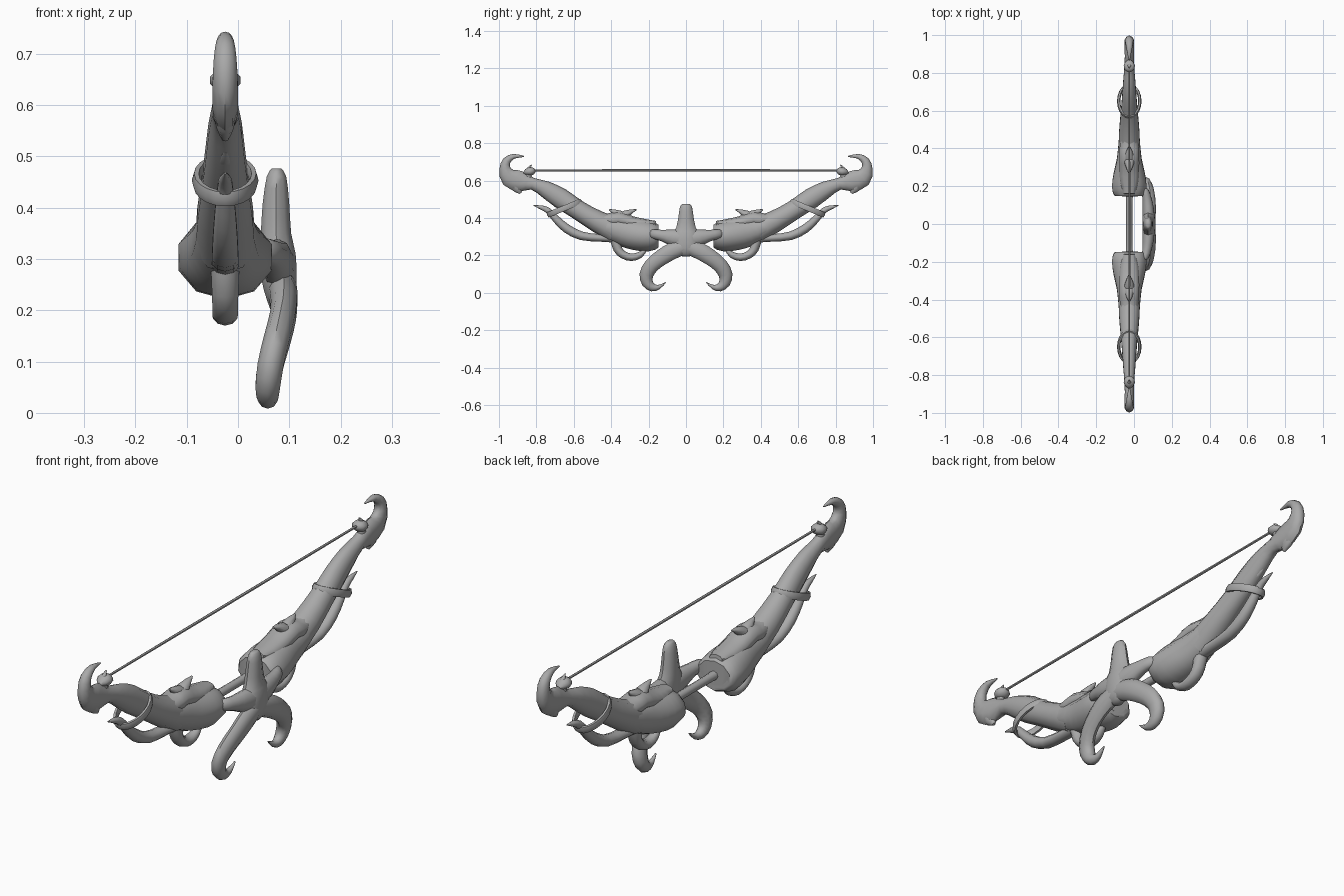
import bpy, bmesh, math
from mathutils import Vector

CX = -0.025  # centre plane of the bow

grey = bpy.data.materials.new("stone grey")
grey.diffuse_color = (0.4, 0.4, 0.4, 1)


def finish(name, bm, mirror=True):
    bmesh.ops.recalc_face_normals(bm, faces=bm.faces)
    me = bpy.data.meshes.new(name)
    bm.to_mesh(me)
    bm.free()
    ob = bpy.data.objects.new(name, me)
    bpy.context.collection.objects.link(ob)
    me.materials.append(grey)
    if mirror:
        m = ob.modifiers.new("mirror", 'MIRROR')
        m.use_axis = (False, True, False)
        m.use_mirror_merge = False
    bpy.ops.object.select_all(action='DESELECT')
    ob.select_set(True)
    bpy.context.view_layer.objects.active = ob
    bpy.ops.object.shade_smooth_by_angle(angle=math.radians(50))
    return ob


def smooth_path(pts, steps):
    """Catmull-Rom interpolation through the stations."""
    out = []
    P = [Vector(p) for p in pts]
    for i in range(len(P) - 1):
        a, b, c, d = P[max(i - 1, 0)], P[i], P[i + 1], P[min(i + 2, len(P) - 1)]
        for s in range(steps):
            t = s / steps
            out.append(0.5 * (2 * b + (c - a) * t + (2 * a - 5 * b + 4 * c - d) * t * t
                              + (3 * b - a - 3 * c + d) * t ** 3))
    return out + [P[-1]]


def loft(name, pts, sides=10, steps=2, mirror=True):
    """Tube through stations (x, y, z, in-plane radius, sideways radius)."""
    st = smooth_path(pts, steps)
    bm = bmesh.new()
    rings = []
    for i, p in enumerate(st):
        t = st[min(i + 1, len(st) - 1)] - st[max(i - 1, 0)]
        n = Vector((0, -t[2], t[1])).normalized()
        ring = []
        for k in range(sides):
            a = 2 * math.pi * k / sides
            off = n * (math.cos(a) * max(p[3], 0.002))
            off.x += math.sin(a) * max(p[4], 0.002)
            ring.append(bm.verts.new(Vector(p[:3]) + off))
        rings.append(ring)
    for a, b in zip(rings, rings[1:]):
        for k in range(sides):
            j = (k + 1) % sides
            bm.faces.new((a[k], a[j], b[j], b[k]))
    bm.faces.new(rings[0])
    bm.faces.new(rings[-1])
    return finish(name, bm, mirror)


def limb(name, pts, **kw):
    return loft(name, [(CX,) + p for p in pts], **kw)


# Limb running outward into the curled hook
limb("limb", [(.38, .335, .07, .06), (.48, .385, .058, .057), (.58, .445, .052, .048),
              (.67, .505, .055, .04), (.75, .553, .045, .034), (.82, .583, .032, .028),
              (.885, .595, .055, .025), (.945, .617, .050, .026), (.968, .665, .030, .025),
              (.958, .706, .022, .021), (.92, .730, .013, .014), (.865, .729, .003, .003)])
limb("hook_heel", [(.92, .60, .04, .022), (.90, .56, .03, .018), (.885, .532, .006, .006)])

# Swollen root of the limb with a dished inner end
limb("limb_bulb", [(.19, .305, .02, .022), (.150, .308, .045, .06), (.155, .308, .066, .085),
                   (.20, .303, .082, .096), (.27, .312, .083, .086), (.34, .328, .078, .069),
                   (.42, .352, .058, .060), (.52, .40, .030, .045)], sides=10)

# Horned saddle on top of the bulb
limb("saddle_ridge", [(.16, .37, .015, .03), (.22, .365, .03, .05), (.29, .375, .035, .055),
                      (.36, .395, .04, .055), (.43, .39, .035, .05), (.53, .442, .004, .008)])
limb("saddle_inner_horn", [(.35, .385, .04, .035), (.32, .422, .021, .025),
                           (.265, .445, .003, .004)])
limb("saddle_outer_horn", [(.33, .38, .045, .038), (.365, .42, .025, .025),
                           (.41, .445, .003, .004)])

# Tendrils and hooks below the limb
limb("lower_tendril", [(.33, .29, .025, .03), (.45, .293, .02, .027), (.56, .305, .023, .027),
                       (.64, .345, .024, .025), (.695, .395, .02, .021),
                       (.735, .438, .016, .016), (.77, .455, .012, .012), (.815, .467, .002, .002)])
limb("under_hook", [(.38, .30, .03, .03), (.365, .235, .024, .027), (.335, .203, .021, .026),
                    (.29, .19, .02, .025), (.245, .203, .017, .02), (.215, .235, .009, .012),
                    (.205, .255, .003, .004)])
limb("limb_spur", [(.63, .46, .025, .02), (.69, .485, .02, .016), (.73, .498, .014, .014),
                   (.76, .51, .004, .005)])

# Slanted band that ties limb and tendril together
bm = bmesh.new()
a, b = Vector((CX, .565, .488)), Vector((CX, .735, .418))
u, v = (b - a) / 2, Vector((.056, 0, 0))
w = u.normalized().cross(v.normalized())
N, M, band = 20, 6, []
for i in range(N):
    t = 2 * math.pi * i / N
    c = (a + b) / 2 + u * math.cos(t) + v * math.sin(t)
    d = (u.normalized() * math.cos(t) + v.normalized() * math.sin(t))
    band.append([bm.verts.new(c + d * .009 * math.cos(2 * math.pi * k / M)
                              + w * .017 * math.sin(2 * math.pi * k / M)) for k in range(M)])
for i in range(N):
    r, s = band[i], band[(i + 1) % N]
    for k in range(M):
        bm.faces.new((r[k], r[(k + 1) % M], s[(k + 1) % M], s[k]))
finish("limb_band", bm)

# String, its knots and the nock points
limb("string", [(-.84, .655, .005, .005), (-.3, .655, .006, .006), (.3, .655, .006, .006),
                (.84, .655, .005, .005)], sides=6, steps=1, mirror=False)
limb("string_knot", [(.806, .655, .008, .01), (.818, .652, .02, .027), (.838, .648, .023, .031),
                     (.856, .645, .016, .023), (.868, .64, .006, .008)], steps=1)
limb("nock_post", [(.845, .59, .02, .018), (.842, .64, .016, .016), (.838, .668, .009, .009),
                   (.825, .684, .002, .002)])

# Grip rod joining both limbs
limb("grip_rod", [(-.22, .305, .02, .022), (-.1, .305, .017, .017), (.1, .305, .017, .017),
                  (.22, .305, .02, .022)], sides=8, mirror=False)

# Star shaped ornament on the side of the grip
loft("star_body", [(.08, 0, .195, .02, .015), (.083, 0, .22, .065, .028),
                   (.080, 0, .26, .078, .036), (.078, 0, .31, .075, .036),
                   (.074, 0, .35, .052, .031), (.074, 0, .41, .040, .027),
                   (.075, 0, .46, .032, .020), (.075, 0, .476, .018, .010)],
     sides=10, mirror=False)
loft("star_side_arm", [(.078, 0, .285, .05, .034), (.076, .07, .295, .045, .032),
                       (.070, .13, .307, .030, .026), (.058, .18, .316, .024, .02),
                       (.045, .20, .32, .012, .01)])
loft("star_leg", [(.083, 0, .25, .04, .03), (.089, .07, .225, .045, .028),
                  (.088, .13, .190, .043, .026), (.077, .185, .145, .040, .027),
                  (.064, .212, .095, .037, .027), (.058, .205, .052, .030, .025),
                  (.058, .178, .029, .022, .02), (.060, .145, .031, .012, .013),
                  (.062, .108, .056, .002, .003)])
